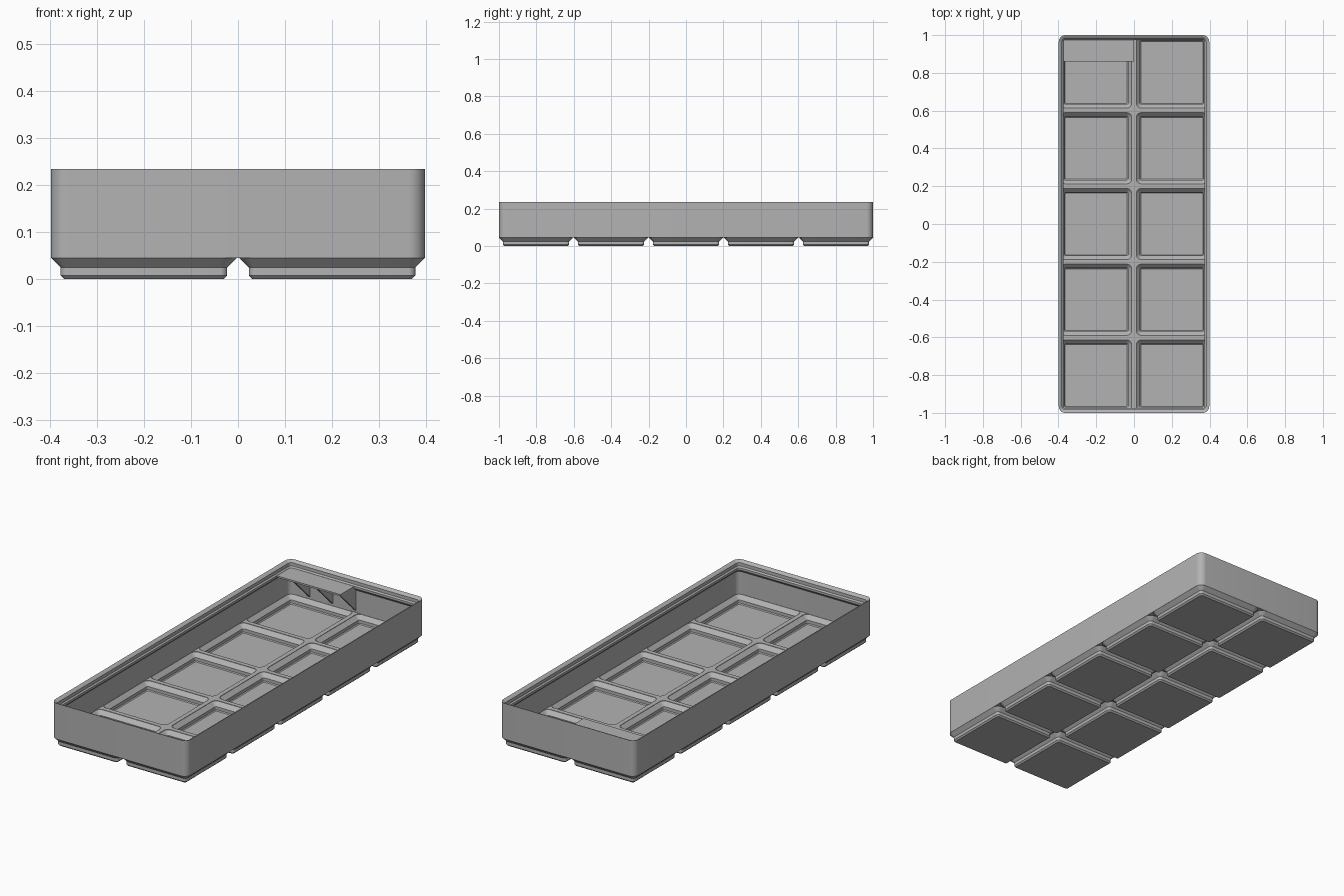
import bpy
import bmesh
import math

cube = bpy.data.objects.get("Cube")
if cube:
    bpy.data.objects.remove(cube)

PITCH = 0.401          # spacing of the grid cells
HX, HY = 0.3986, 1.0   # half width and half length of the bin
RADIUS = 0.0358        # outer corner radius

grey = bpy.data.materials.new("matte grey plastic")
grey.use_nodes = True
grey.diffuse_color = (0.45, 0.45, 0.45, 1)
grey.node_tree.nodes["Principled BSDF"].inputs["Base Color"].default_value = (0.45, 0.45, 0.45, 1)


def finish(name, bm):
    bmesh.ops.recalc_face_normals(bm, faces=bm.faces)
    mesh = bpy.data.meshes.new(name)
    bm.to_mesh(mesh)
    bm.free()
    mesh.materials.append(grey)
    obj = bpy.data.objects.new(name, mesh)
    bpy.context.scene.collection.objects.link(obj)
    return obj


def rounded_ring(bm, cx, cy, hx, hy, r, z, steps=8):
    """One loop of vertices around a rounded rectangle."""
    verts = []
    for quarter, (sx, sy) in enumerate([(1, 1), (-1, 1), (-1, -1), (1, -1)]):
        for i in range(steps + 1):
            a = (quarter + i / steps) * math.pi / 2
            verts.append(bm.verts.new((cx + sx * (hx - r) + r * math.cos(a),
                                       cy + sy * (hy - r) + r * math.sin(a), z)))
    return verts


def loft(bm, centre, hx, hy, profile):
    """Closed solid through rounded rectangles; profile holds (inset, radius, z)."""
    rings = [rounded_ring(bm, *centre, hx - d, hy - d, r, z) for d, r, z in profile]
    for low, high in zip(rings, rings[1:]):
        n = len(low)
        for i in range(n):
            j = (i + 1) % n
            bm.faces.new((low[i], low[j], high[j], high[i]))
    bm.faces.new(rings[0][::-1])
    bm.faces.new(rings[-1])


def lofted(name, centres, hx, hy, profile):
    bm = bmesh.new()
    for c in centres:
        loft(bm, c, hx, hy, profile)
    return finish(name, bm)


def combine(target, other, operation):
    mod = target.modifiers.new(operation.title(), "BOOLEAN")
    mod.operation = operation
    mod.solver = "EXACT"
    mod.object = other
    bpy.context.view_layer.objects.active = target
    bpy.ops.object.modifier_apply(modifier=mod.name)
    bpy.data.objects.remove(other)


cells = [((i - 0.5) * PITCH, (j - 2) * PITCH) for i in range(2) for j in range(5)]

# Outer block and the stepped feet below it
bin_body = lofted("bin_body", [(0, 0)], HX, HY, [(0, RADIUS, 0.0454), (0, RADIUS, 0.235)])
feet = lofted("feet", cells, 0.1979, 0.1979, [
    (0.028, 0.0076, 0), (0.0204, 0.0153, 0.0076), (0.0204, 0.0153, 0.0248),
    (0, RADIUS, 0.0454), (0.008, 0.028, 0.05)])
combine(bin_body, feet, "UNION")

# Main hollow with the stacking lip
hollow = lofted("hollow_cutter", [(0, 0)], HX, HY, [
    (0.0091, 0.0267, 0.055), (0.0091, 0.0267, 0.1733),
    (0.0248, 0.011, 0.189), (0.0248, 0.011, 0.2005),
    (0.0181, 0.0177, 0.2072), (0.0181, 0.0177, 0.2244),
    (0.0065, 0.0293, 0.2335), (0.003, 0.0328, 0.235), (0.003, 0.0328, 0.26)])
combine(bin_body, hollow, "DIFFERENCE")

# Recess inside each foot, leaving ridges between the cells
recesses = lofted("recess_cutter", cells, 0.1885, 0.1885, [
    (0.025, 0.004, 0.0115), (0.0205, 0.008, 0.016), (0.0205, 0.008, 0.0325),
    (0, 0.0267, 0.053), (0, 0.0267, 0.07)])
combine(bin_body, recesses, "DIFFERENCE")

bpy.ops.object.select_all(action="DESELECT")
bin_body.select_set(True)
bpy.context.view_layer.objects.active = bin_body
bpy.ops.object.shade_smooth_by_angle(angle=math.radians(30))


def prism(name, x0, x1, outline):
    """Extrude a y-z outline along x."""
    bm = bmesh.new()
    face = bm.faces.new([bm.verts.new((x0, y, z)) for y, z in outline])
    out = bmesh.ops.extrude_face_region(bm, geom=[face])
    moved = [v for v in out["geom"] if isinstance(v, bmesh.types.BMVert)]
    bmesh.ops.translate(bm, verts=moved, vec=(x1 - x0, 0, 0))
    return finish(name, bm)


# Label shelf in the back corner with triangular supports
prism("label_shelf", -0.382, 0, [(0.86, 0.191), (0.984, 0.191), (0.984, 0.2), (0.86, 0.2)])
for k in range(3):
    x = -0.135 * k
    prism("shelf_support_%d" % (k + 1), x - 0.011, x - 0.0005,
          [(0.862, 0.192), (0.994, 0.192), (0.994, 0.062)])
